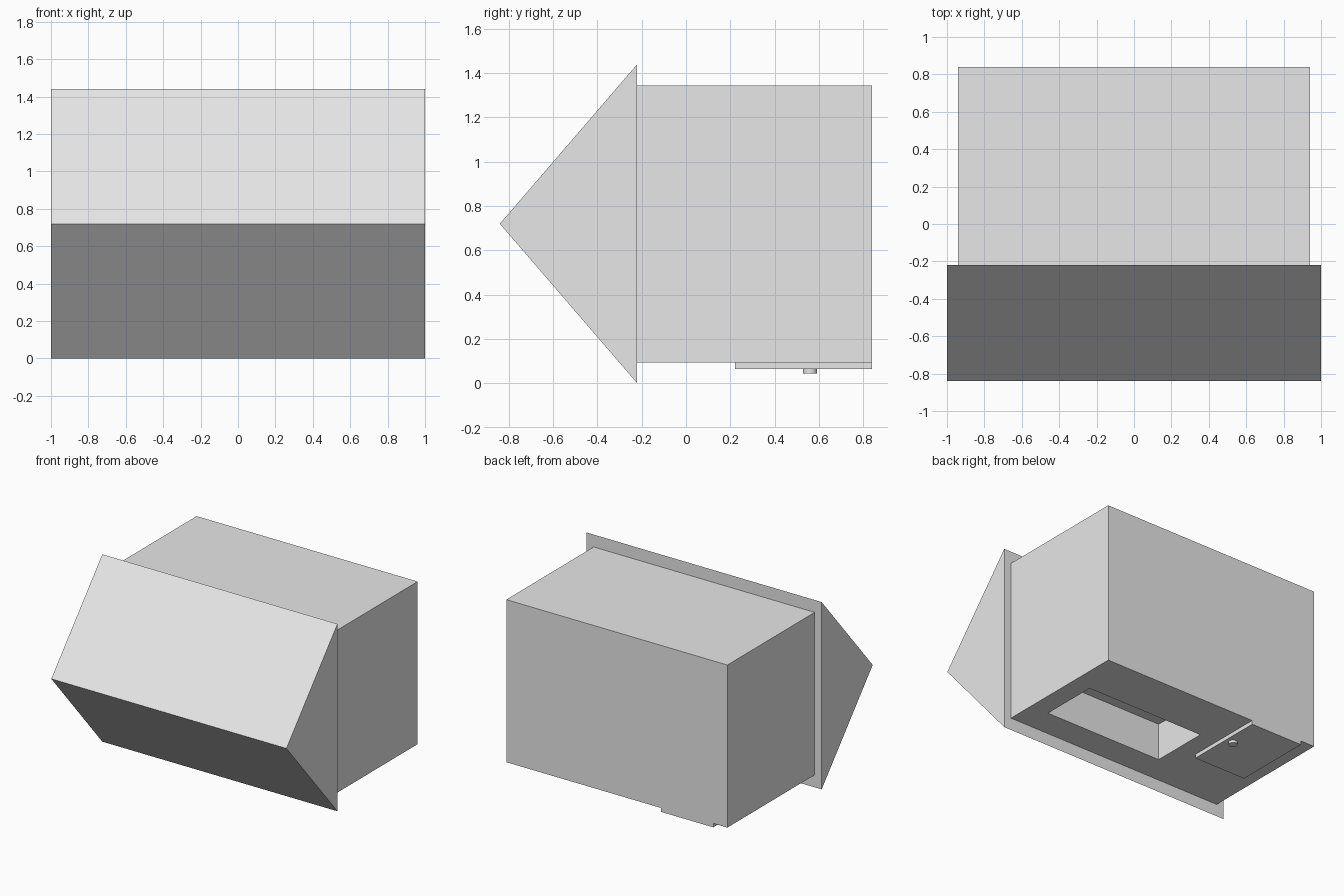
import bpy
import bmesh

old = bpy.data.objects.get("Cube")
if old:
    bpy.data.objects.remove(old, do_unlink=True)

# Single flat colour
grey = bpy.data.materials.new("light grey")
grey.use_nodes = True
grey.diffuse_color = (0.8, 0.8, 0.8, 1)
grey.node_tree.nodes["Principled BSDF"].inputs["Base Color"].default_value = (0.8, 0.8, 0.8, 1)


def finish(name, bm):
    bmesh.ops.recalc_face_normals(bm, faces=bm.faces)
    mesh = bpy.data.meshes.new(name)
    bm.to_mesh(mesh)
    bm.free()
    mesh.materials.append(grey)
    obj = bpy.data.objects.new(name, mesh)
    bpy.context.collection.objects.link(obj)
    return obj


def extrude_x(name, profile, x0, x1):
    """Extrude a closed (y, z) profile between two x positions."""
    bm = bmesh.new()
    face = bm.faces.new([bm.verts.new((x0, y, z)) for y, z in profile])
    moved = bmesh.ops.extrude_face_region(bm, geom=[face])["geom"]
    verts = [v for v in moved if isinstance(v, bmesh.types.BMVert)]
    bmesh.ops.translate(bm, verts=verts, vec=(x1 - x0, 0, 0))
    return finish(name, bm)


def box(name, x0, x1, y0, y1, z0, z1):
    return extrude_x(name, [(y0, z0), (y1, z0), (y1, z1), (y0, z1)], x0, x1)


# Wedge-shaped front hood, slightly larger than the body
FRONT, JOIN, BACK = -0.84, -0.22, 0.84
BASE = 0.095
extrude_x("front_hood", [(JOIN, 0), (JOIN, 1.44), (FRONT, 0.72)], -1, 1)

# Main box with a rectangular recess in its underside
body = box("body", -0.94, 0.94, JOIN, BACK, BASE, 1.345)
cutter = box("recess_cutter", -0.225, 0.785, 0, 0.453, -0.1, BASE + 0.285)
cutter.hide_render = True
cut = body.modifiers.new("recess", "BOOLEAN")
cut.operation = "DIFFERENCE"
cut.solver = "EXACT"
cut.object = cutter
bpy.context.view_layer.objects.active = body
body.select_set(True)
bpy.ops.object.modifier_apply(modifier=cut.name)
bpy.data.objects.remove(cutter, do_unlink=True)

# Access panel under the rear
box("underside_panel", -0.82, -0.375, 0.22, BACK, 0.065, BASE)

# Small round knob on the panel
bpy.ops.mesh.primitive_cylinder_add(vertices=32, radius=0.032, depth=0.03,
                                    location=(-0.435, 0.56, 0.06))
knob = bpy.context.object
knob.name = "panel_knob"
knob.data.materials.append(grey)
bpy.ops.object.select_all(action="DESELECT")
knob.select_set(True)
bpy.ops.object.shade_smooth_by_angle()
